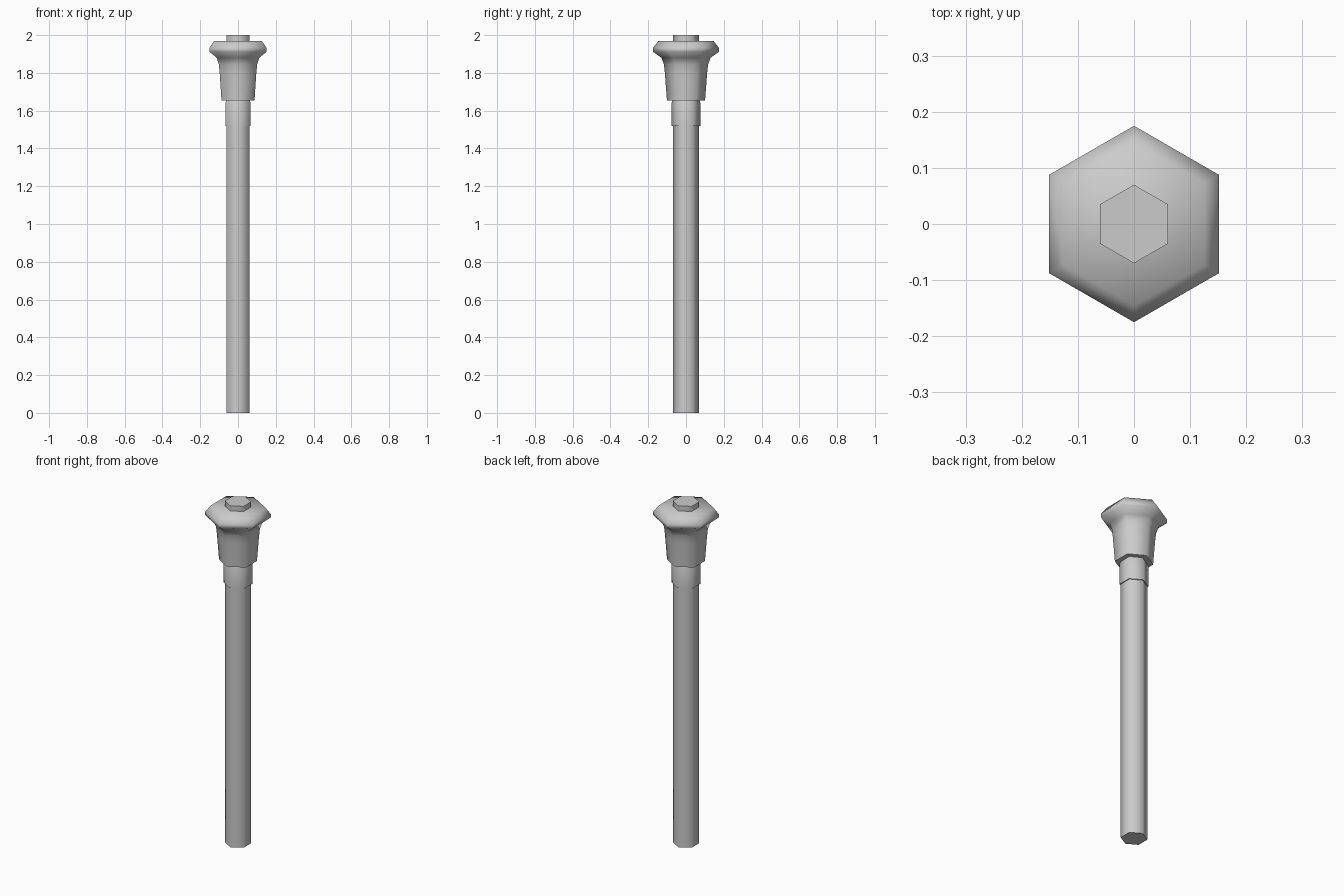
import bpy, bmesh
from math import sin, cos, pi, radians

if "Cube" in bpy.data.objects:
    bpy.data.objects.remove(bpy.data.objects["Cube"])

def hex_lathe(name, profile, angle=40):
    """Six-sided solid through (corner radius, height) pairs, points on +y and -y."""
    bm = bmesh.new()
    rings = [[bm.verts.new((r * cos(pi / 2 + k * pi / 3), r * sin(pi / 2 + k * pi / 3), z))
              for k in range(6)] for r, z in profile]
    for a, b in zip(rings, rings[1:]):
        for k in range(6):
            n = (k + 1) % 6
            bm.faces.new((a[k], a[n], b[n], b[k]))
    bm.faces.new(rings[0][::-1])
    bm.faces.new(rings[-1])
    bmesh.ops.recalc_face_normals(bm, faces=bm.faces)
    mesh = bpy.data.meshes.new(name)
    bm.to_mesh(mesh)
    bm.free()
    ob = bpy.data.objects.new(name, mesh)
    bpy.context.collection.objects.link(ob)
    bpy.ops.object.select_all(action='DESELECT')
    ob.select_set(True)
    bpy.context.view_layer.objects.active = ob
    bpy.ops.object.shade_smooth_by_angle(angle=radians(angle))
    return ob

# long handle running through the head
hex_lathe("shaft", [(0.07, 0), (0.07, 2)], 65)

# collar under the head, with a small bevel at the top
hex_lathe("collar", [(0.076, 1.52), (0.076, 1.642), (0.071, 1.655)], 65)

# flared head with a wide rim
hex_lathe("head", [(0.101, 1.655), (0.112, 1.80), (0.117, 1.845), (0.130, 1.88),
                   (0.175, 1.912), (0.175, 1.932), (0.145, 1.97)], 65)
